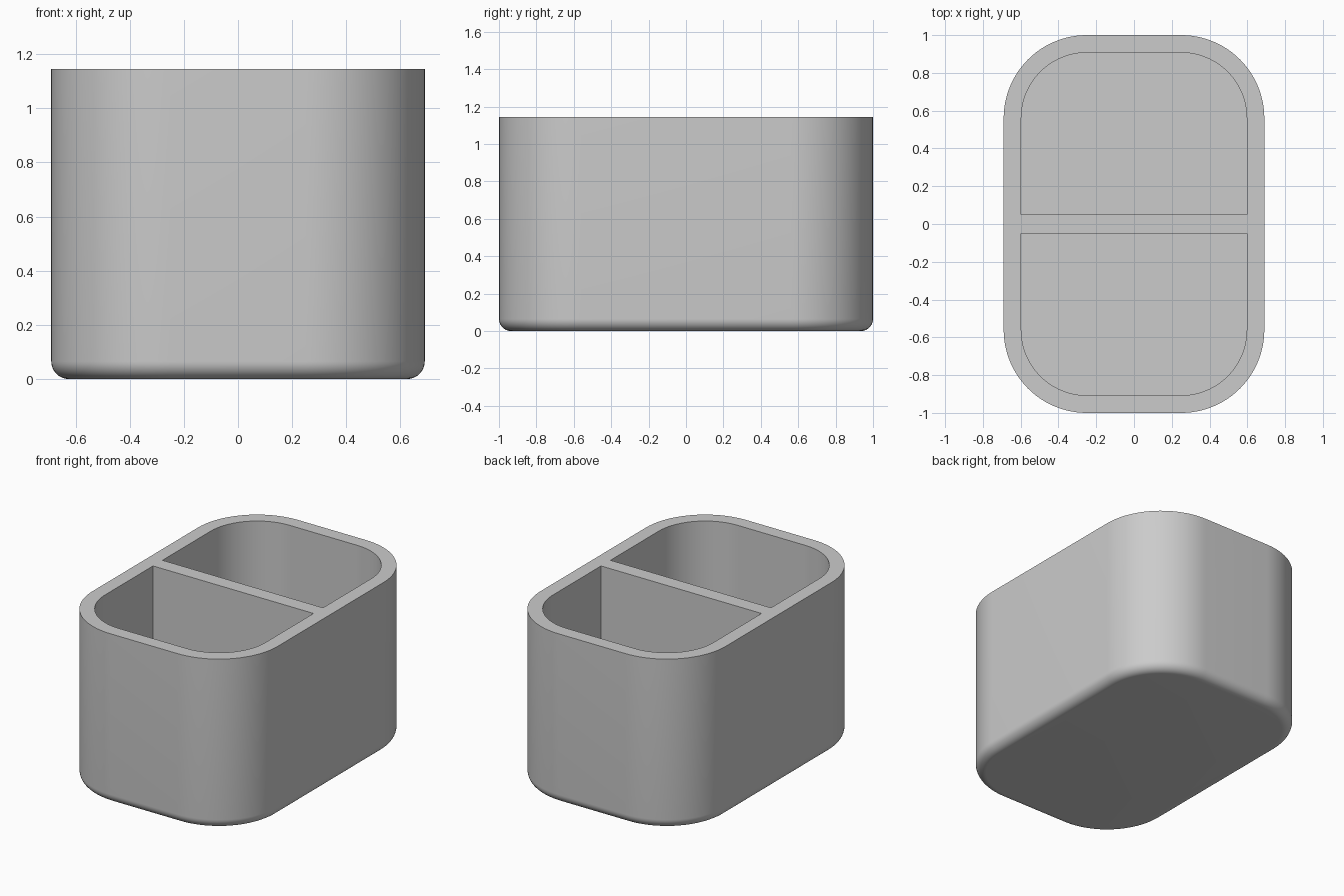
import bpy, bmesh, math

if "Cube" in bpy.data.objects:
    bpy.data.objects.remove(bpy.data.objects["Cube"])

HX, HY, H = 0.69, 1.0, 1.145     # outer half sizes and height
R, FILLET = 0.44, 0.065          # plan corner radius, bottom edge radius
WALL, FLOOR, GAP = 0.093, 0.1, 0.05
SEG = 24


def outline(hx, y0, y1, r_back, r_front):
    """Rounded rectangle outline, anticlockwise; zero radius gives a square corner."""
    pts = []
    corners = [(1, 1, r_back), (-1, 1, r_back), (-1, -1, r_front), (1, -1, r_front)]
    for i, (sx, sy, r) in enumerate(corners):
        cx, cy = sx * (hx - r), (y1 - r) if sy > 0 else (y0 + r)
        n = SEG if r > 0 else 0
        for k in range(n + 1):
            a = math.pi / 2 * (i + k / max(n, 1))
            pts.append((cx + r * math.cos(a), cy + r * math.sin(a)))
    return pts


def loft(name, rings, material):
    """Closed solid through stacked (outline, height) rings."""
    bm = bmesh.new()
    loops = [[bm.verts.new((x, y, z)) for x, y in pts] for pts, z in rings]
    for a, b in zip(loops, loops[1:]):
        for i in range(len(a)):
            j = (i + 1) % len(a)
            bm.faces.new((a[i], a[j], b[j], b[i]))
    bm.faces.new(loops[0][::-1])
    bm.faces.new(loops[-1])
    mesh = bpy.data.meshes.new(name)
    bm.to_mesh(mesh)
    bm.free()
    mesh.materials.append(material)
    obj = bpy.data.objects.new(name, mesh)
    bpy.context.collection.objects.link(obj)
    return obj


grey = bpy.data.materials.new("plain grey")
grey.diffuse_color = (0.6, 0.6, 0.6, 1)
grey.use_nodes = True
grey.node_tree.nodes["Principled BSDF"].inputs["Base Color"].default_value = grey.diffuse_color

# Outer body with a rounded bottom edge
rings = []
for k in range(11):
    a = math.pi / 2 * k / 10
    d = FILLET * (1 - math.sin(a))
    rings.append((outline(HX - d, -HY + d, HY - d, R - d, R - d),
                  FILLET * (1 - math.cos(a))))
rings.append((outline(HX, -HY, HY, R, R), H))
body = loft("divided_container", rings, grey)

# Two pockets, rounded on the outer side and square at the divider
ri = R - WALL
pockets = [
    ("back_pocket_cutter", outline(HX - WALL, GAP, HY - WALL, ri, 0)),
    ("front_pocket_cutter", outline(HX - WALL, -HY + WALL, -GAP, 0, ri)),
]
bpy.context.view_layer.objects.active = body
body.select_set(True)
for name, pts in pockets:
    cutter = loft(name, [(pts, FLOOR), (pts, H + 0.2)], grey)
    cutter.hide_render = True
    mod = body.modifiers.new(name, 'BOOLEAN')
    mod.operation = 'DIFFERENCE'
    mod.solver = 'EXACT'
    mod.object = cutter
    bpy.ops.object.modifier_apply(modifier=mod.name)
    bpy.data.objects.remove(cutter)

# Smooth curved walls, crisp rim and pocket edges
bpy.ops.object.shade_smooth_by_angle(angle=math.radians(30))
